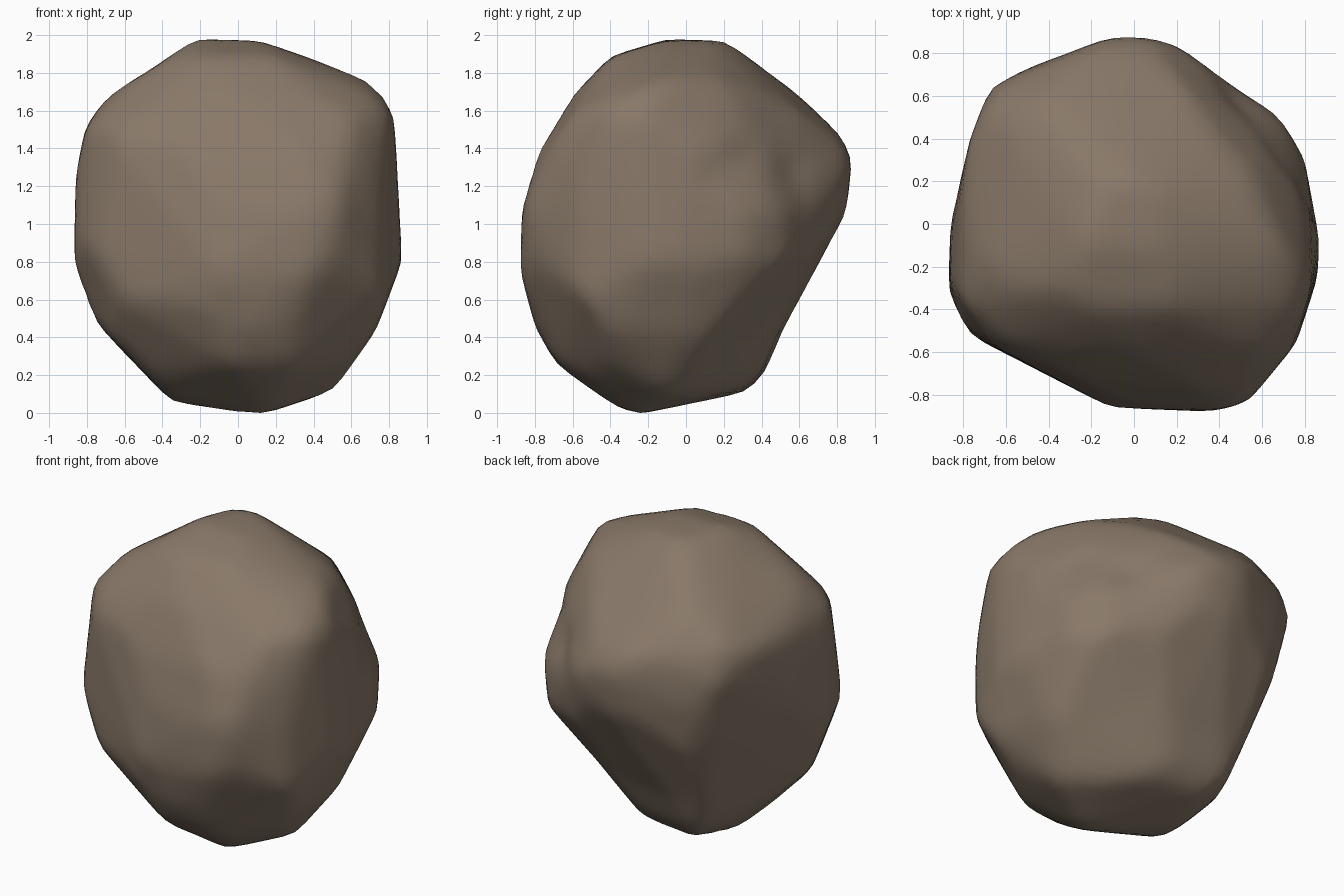
import bpy
import bmesh
import math
from mathutils import Vector
from mathutils.bvhtree import BVHTree

default_cube = bpy.data.objects.get("Cube")
if default_cube:
    bpy.data.objects.remove(default_cube, do_unlink=True)

# Carving outlines, each measured around the middle of the rock
front_outline = [(-.23, 1), (.12, .99), (.38, .9), (.75, .76), (.83, .62), (.87, -.18),
                 (.73, -.55), (.5, -.88), (.12, -1), (-.36, -.92), (-.76, -.51),
                 (-.87, -.2), (-.86, .28), (-.81, .53), (-.7, .7), (-.44, .85)]
side_outline = [(-.1, 1), (.21, .99), (.53, .78), (.83, .48), (.88, .36), (.85, .08),
                (.5, -.53), (.42, -.77), (.33, -.87), (-.3, -1), (-.68, -.74),
                (-.8, -.53), (-.88, -.23), (-.87, .1), (-.78, .4), (-.6, .7), (-.4, .91)]
top_outline = [(-.11, .88), (.05, .88), (.2, .84), (.5, .62), (.68, .51), (.8, .3),
               (.87, -.08), (.86, -.25), (.76, -.56), (.53, -.84), (.37, -.88),
               (-.11, -.86), (-.78, -.52), (-.87, -.32), (-.86, 0), (-.77, .4),
               (-.68, .64), (-.5, .73)]
front_corner_outline = [(-.04, .98), (.09, .97), (.56, .7), (.72, .43), (.85, .06),
                        (.83, -.22), (.6, -.67), (.34, -.95), (-.07, -1.03),
                        (-.43, -.89), (-.83, -.41), (-.93, -.09), (-.86, .55),
                        (-.67, .73), (-.25, .92)]
back_corner_outline = [(.07, 1), (.38, .91), (.81, .53), (.86, .44), (.93, -.11),
                       (.75, -.55), (.37, -.88), (.05, -.97), (-.26, -.83),
                       (-.53, -.49), (-.82, -.18), (-.85, .13), (-.72, .4),
                       (-.72, .54), (-.51, .92), (-.32, .97)]
under_corner_outline = [(-.01, .93), (.16, .92), (.66, .74), (.86, .54), (.92, .38),
                        (.82, .01), (.52, -.73), (.19, -.96), (-.38, -.92),
                        (-.62, -.81), (-.94, -.3), (-.96, .07), (-.88, .59),
                        (-.67, .83), (-.32, .91)]


def carving_axes(turn, tilt):
    """Across and up axes of an outline turned about z and tilted upwards."""
    turn, tilt = math.radians(turn), math.radians(tilt)
    across = Vector((math.cos(turn), math.sin(turn), 0))
    toward = Vector((math.sin(turn), -math.cos(turn), 0))
    up = Vector((0, 0, math.cos(tilt))) - toward * math.sin(tilt)
    return across, up


def reach(direction, axes, outline):
    """Distance along a direction until it leaves the swept outline."""
    a, b = direction.dot(axes[0]), direction.dot(axes[1])
    best = math.inf
    for (px, py), (qx, qy) in zip(outline, outline[1:] + outline[:1]):
        ex, ey = qx - px, qy - py
        cross = a * ey - b * ex
        if abs(cross) < 1e-9:
            continue
        distance = (px * ey - py * ex) / cross
        along = (px * b - py * a) / cross
        if distance > 0 and -1e-6 <= along <= 1 + 1e-6:
            best = min(best, distance)
    return best


carvings = [
    (carving_axes(0, 0), front_outline),
    (carving_axes(90, 0), side_outline),
    (carving_axes(0, 90), top_outline),
    (carving_axes(35, 28), front_corner_outline),
    (carving_axes(215, 28), back_corner_outline),
    (carving_axes(145, -32), under_corner_outline),
]


def carved_reach(direction, skipped=None):
    """Distance along a direction that stays inside every outline."""
    return min(reach(direction, axes, outline)
               for axes, outline in carvings if outline is not skipped)


def corner_point(axes, outline, point):
    """Set an outline corner at the depth where the rock holds it best."""
    flat = axes[0] * point[0] + axes[1] * point[1]
    depth_axis = axes[0].cross(axes[1])
    best, best_room = flat, 0
    for step in range(-40, 41):
        candidate = flat + depth_axis * step * .025
        room = carved_reach(candidate.normalized(), outline) / candidate.length
        if room > best_room:
            best, best_room = candidate, room
    return best * min(1, best_room)


# Faceted core spanning all the corners
core = bmesh.new()
for axes, outline in carvings:
    for point in outline:
        core.verts.new(corner_point(axes, outline, point))
bmesh.ops.convex_hull(core, input=core.verts)
core_tree = BVHTree.FromBMesh(core)
core.free()

# Rock: a sphere shaped between the core and the carved limits
bm = bmesh.new()
bmesh.ops.create_icosphere(bm, subdivisions=5, radius=1)
hollow = Vector((.5, .58, .3)).normalized()
for vert in bm.verts:
    direction = vert.co.normalized()
    inner = core_tree.ray_cast(direction * 3, -direction)[0].length
    outer = carved_reach(direction)
    radius = (inner + outer) / 2
    # Shallow hollow high on the back left shoulder
    radius -= .04 * math.exp(-(direction - hollow).length_squared / .03)
    vert.co = direction * radius

# Wear the edges down a little and stand the rock on the ground
bmesh.ops.smooth_vert(bm, verts=bm.verts, factor=.5,
                      use_axis_x=True, use_axis_y=True, use_axis_z=True)
lowest = min(vert.co.z for vert in bm.verts)
bmesh.ops.translate(bm, verts=bm.verts, vec=(0, 0, -lowest))

mesh = bpy.data.meshes.new("rock")
bm.to_mesh(mesh)
bm.free()
rock = bpy.data.objects.new("rock", mesh)
bpy.context.collection.objects.link(rock)

# Brown stone colour
stone = bpy.data.materials.new("brown stone")
stone.use_nodes = True
colour = (.25, .19, .14, 1)
stone.diffuse_color = colour
stone.node_tree.nodes["Principled BSDF"].inputs["Base Color"].default_value = colour
mesh.materials.append(stone)

bpy.context.view_layer.objects.active = rock
rock.select_set(True)
bpy.ops.object.shade_smooth()
